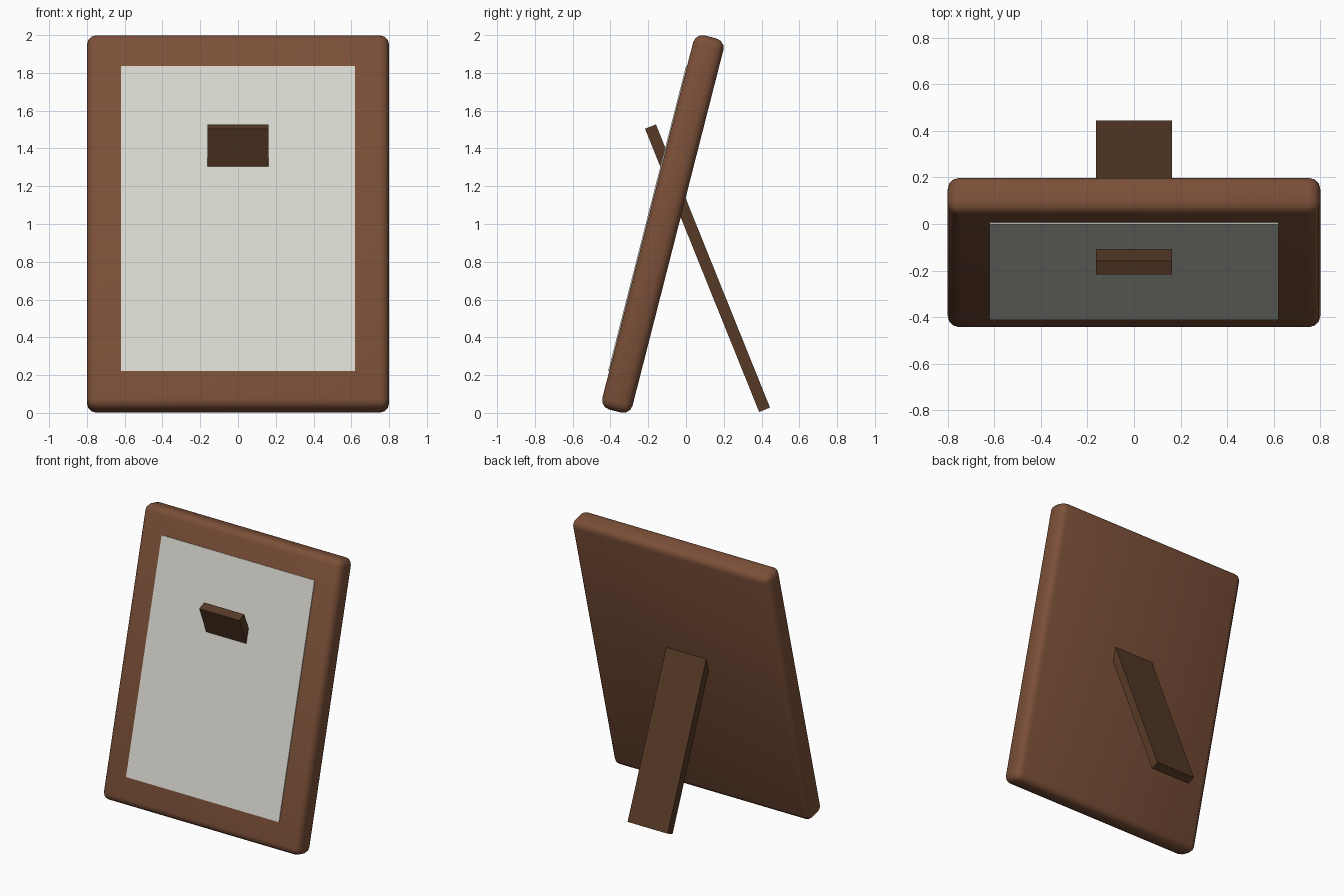
import bpy
from math import sin, cos
from mathutils import Vector, Matrix

cube = bpy.data.objects.get("Cube")
if cube:
    bpy.data.objects.remove(cube, do_unlink=True)


def material(name, colour):
    mat = bpy.data.materials.new(name)
    mat.use_nodes = True
    mat.diffuse_color = (*colour, 1)
    bsdf = next(n for n in mat.node_tree.nodes if n.type == 'BSDF_PRINCIPLED')
    bsdf.inputs["Base Color"].default_value = (*colour, 1)
    return mat


def box(name, size, centre, tilt, mat):
    """Box of the given size, leaning around the x axis."""
    bpy.ops.mesh.primitive_cube_add(size=1, location=centre, rotation=(tilt, 0, 0))
    obj = bpy.context.object
    obj.name = obj.data.name = name
    obj.data.transform(Matrix.Diagonal((*size, 1)))
    obj.data.materials.append(mat)
    return obj


wood = material("warm_brown_wood", (0.2, 0.08, 0.04))
dark_wood = material("dark_brown_wood", (0.095, 0.042, 0.02))
paper = material("off_white_paper", (0.7, 0.69, 0.63))

# Rounded frame board, leaning back
LEAN = -0.25
DEPTH = 0.165
board_centre = Vector((0, -0.1225, 1.0))
frame = box("frame_board", (1.6, DEPTH, 2.044), board_centre, LEAN, wood)
bevel = frame.modifiers.new("rounded_edges", 'BEVEL')
bevel.width = 0.05
bevel.segments = 3
bpy.ops.object.modifier_apply(modifier=bevel.name)
bpy.ops.object.shade_smooth_by_angle()

# Thin picture panel just proud of the front face
offset = Matrix.Rotation(LEAN, 3, 'X') @ Vector((0, -DEPTH / 2 - 0.001, 0.008))
box("picture_panel", (1.24, 0.009, 1.667), board_centre + offset, LEAN, paper)

# Support leg, passing through the board and leaning the other way
box("support_leg", (0.325, 0.062, 1.616), (0, 0.114, 0.766), 0.383, dark_wood)
